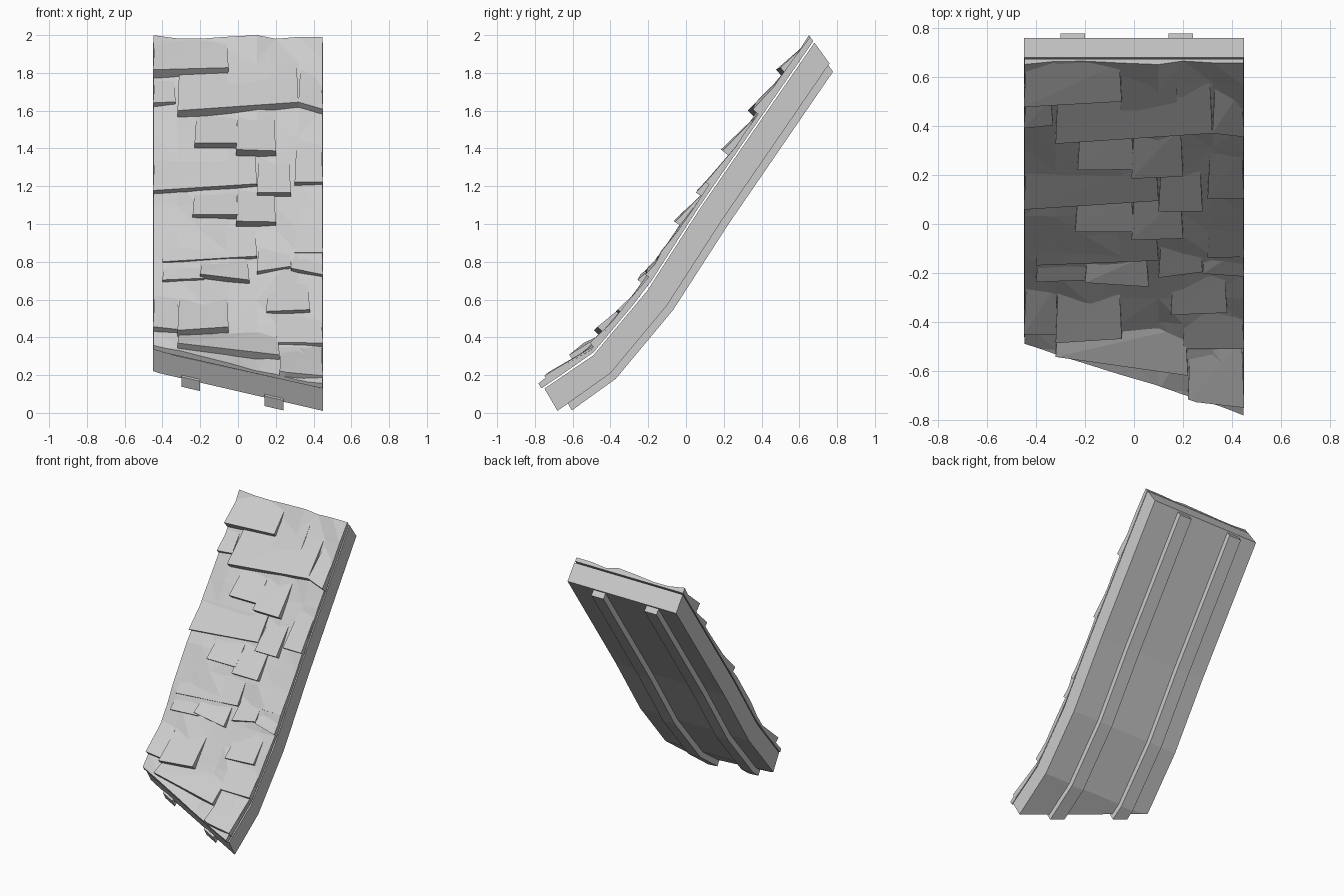
import bpy, bmesh, random
from mathutils import Vector

random.seed(4)
cube = bpy.data.objects.get("Cube")
if cube:
    bpy.data.objects.remove(cube)

grey = bpy.data.materials.new("stone_grey")
grey.use_nodes = True
GREY = (0.6, 0.6, 0.6, 1)
grey.diffuse_color = GREY
grey.node_tree.nodes["Principled BSDF"].inputs["Base Color"].default_value = GREY

# Side profile of the bent slab as (y, z), upper and lower face, eave to ridge
TOP = [(-.85, .06), (-.49, .305), (-.205, .647), (.08, 1.09), (.68, 1.96)]
UNDER = [(-.78, -.06), (-.40, .21), (-.10, .57), (.19, 1.02), (.76, 1.85)]
THICK = .135
HALF = .45
CUT_POINT = Vector((.45, -.68, .01))
CUT_NORMAL = Vector((-.0495, -.108, -.063)).normalized()


def on_roof(x, z, lift):
    """Point above the slab's upper face, at face height z."""
    i = 0
    while i < len(TOP) - 2 and z > TOP[i + 1][1]:
        i += 1
    t = (z - TOP[i][1]) / (TOP[i + 1][1] - TOP[i][1])
    a = Vector(TOP[i]).lerp(Vector(TOP[i + 1]), t)
    b = Vector(UNDER[i]).lerp(Vector(UNDER[i + 1]), t)
    p = a + (a - b) * lift / THICK
    return Vector((x, p.x, p.y))


def finish(name, bm, overhang):
    """Trim the eave on the slanted cut and make the object."""
    geom = bm.verts[:] + bm.edges[:] + bm.faces[:]
    cut = bmesh.ops.bisect_plane(bm, geom=geom, plane_co=CUT_POINT + CUT_NORMAL * overhang,
                                 plane_no=CUT_NORMAL, clear_outer=True)
    edges = [e for e in cut["geom_cut"] if isinstance(e, bmesh.types.BMEdge) and e.is_boundary]
    if edges:
        bmesh.ops.edgeloop_fill(bm, edges=edges)
    bmesh.ops.recalc_face_normals(bm, faces=bm.faces[:])
    mesh = bpy.data.meshes.new(name)
    bm.to_mesh(mesh)
    bm.free()
    mesh.materials.append(grey)
    bpy.context.collection.objects.link(bpy.data.objects.new(name, mesh))


def layer(name, xs, zs, low, high, overhang, triangles=False):
    """Closed sheet over a grid; low and high give the lift at each grid point."""
    bm = bmesh.new()
    grids = [[[bm.verts.new(on_roof(x, z, f(i, j))) for j, z in enumerate(zs)]
              for i, x in enumerate(xs)] for f in (low, high)]
    m, n = len(xs) - 1, len(zs) - 1
    upper = []
    for k, g in enumerate(grids):
        for i in range(m):
            for j in range(n):
                face = bm.faces.new((g[i][j], g[i + 1][j], g[i + 1][j + 1], g[i][j + 1]))
                if k:
                    upper.append(face)
    a, b = grids
    for i in range(m):
        for j in (0, n):
            bm.faces.new((a[i][j], a[i + 1][j], b[i + 1][j], b[i][j]))
    for j in range(n):
        for i in (0, m):
            bm.faces.new((a[i][j], a[i][j + 1], b[i][j + 1], b[i][j]))
    if triangles:
        bmesh.ops.triangulate(bm, faces=upper)
    finish(name, bm, overhang)


# Bent slab and the two battens beneath it
bends = [z for y, z in TOP]
layer("roof_slab", [-HALF, HALF], bends, lambda i, j: -THICK, lambda i, j: 0, 0)
for side, x in (("right", -.30), ("left", .14)):
    layer(side + "_batten", [x, x + .1], bends[:-1] + [bends[-1] - .01],
          lambda i, j: -THICK - .042, lambda i, j: -THICK + .02, .015)

# Uneven bed of stone under the loose tiles
columns = [-.447, -.32, -.2, -.05, .1, .2, .32, .447]
rows = [bends[0] + (bends[-1] - bends[0]) * k / 15 for k in range(16)]
layer("tile_bed", columns, rows, lambda i, j: .01,
      lambda i, j: random.uniform(.025, .05), .014, True)

# Tiles: left x, right x, butt height at each side, upper height, butt lift
TILES = [
    (-.45, -.05, 1.75, 1.77, 1.95, .09),
    (-.32, .32, 1.54, 1.59, 1.83, .09),
    (-.06, .18, 1.57, 1.58, 1.95, .07),
    (.32, .45, 1.59, 1.56, 1.8, .08),
    (-.45, -.33, 1.6, 1.61, 1.74, .06),
    (-.23, 0, 1.38, 1.38, 1.56, .08),
    (-.01, .2, 1.34, 1.34, 1.58, .09),
    (-.45, .1, 1.14, 1.18, 1.37, .07),
    (.1, .28, 1.13, 1.13, 1.33, .07),
    (.3, .45, 1.19, 1.19, 1.42, .06),
    (-.24, 0, 1.01, 1.01, 1.16, .075),
    (-.01, .2, .97, .97, 1.17, .085),
    (-.4, .1, .77, .8, .98, .055),
    (.3, .45, .82, .82, 1.02, .055),
    (-.4, -.18, .67, .68, .8, .06),
    (-.2, .06, .69, .66, .8, .08),
    (.1, .28, .71, .74, .88, .07),
    (.28, .45, .73, .7, .84, .065),
    (-.45, -.31, .41, .4, .62, .07),
    (-.32, -.05, .38, .4, .62, .085),
    (.15, .38, .5, .51, .68, .06),
    (.2, .45, .33, .33, .52, .06),
    (-.32, .22, .31, .25, .41, .085),
    (.22, .45, .17, .15, .34, .06),
]
for k, (x0, x1, z0, z1, top, lift) in enumerate(TILES):
    bm = bmesh.new()
    corners = ((x0, z0, lift), (x1, z1, lift * random.uniform(.85, 1)),
               (x1 - .01, top, .028), (x0 + .01, top, .028))
    low = [bm.verts.new(on_roof(x, z, .012)) for x, z, h in corners]
    high = [bm.verts.new(on_roof(x, z, h)) for x, z, h in corners]
    bm.faces.new(low)
    bm.faces.new(high[:3])
    bm.faces.new((high[0], high[2], high[3]))
    for i in range(4):
        j = (i + 1) % 4
        bm.faces.new((low[i], low[j], high[j], high[i]))
    finish(f"tile_{k + 1}", bm, .014)
